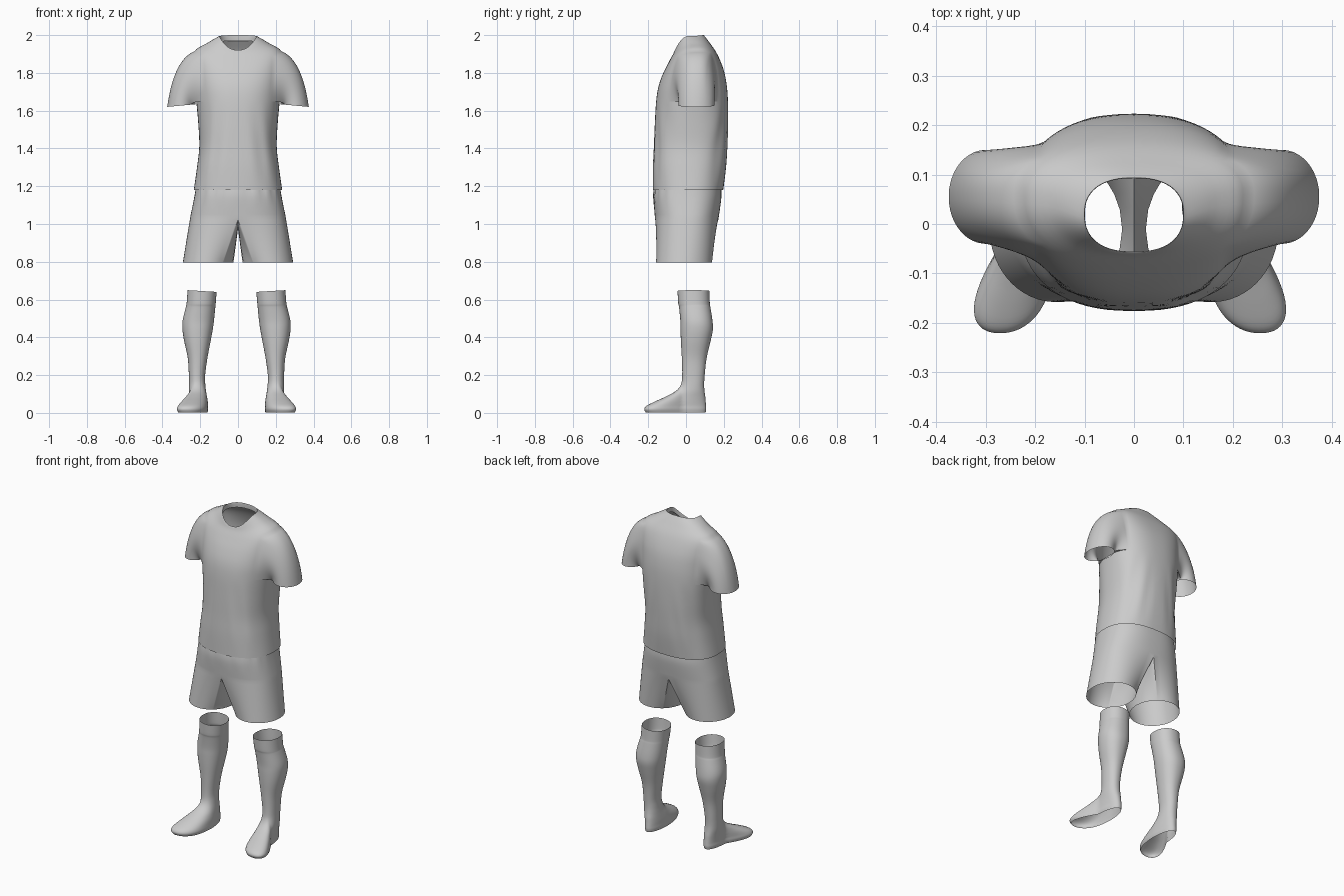
import bpy, bmesh, math
from mathutils import Vector

if "Cube" in bpy.data.objects:
    bpy.data.objects.remove(bpy.data.objects["Cube"])

N = 72  # columns around every loft


def spline(rows, sub):
    """Catmull-Rom interpolation of parameter rows."""
    out = []
    for i in range(len(rows) - 1):
        a, b, c, d = (rows[max(i - 1, 0)], rows[i], rows[i + 1],
                      rows[min(i + 2, len(rows) - 1)])
        for k in range(sub):
            t = k / sub
            out.append([0.5 * (2 * q + (r - p) * t + (2 * p - 5 * q + 4 * r - s) * t * t
                               + (3 * q - p - 3 * r + s) * t ** 3)
                        for p, q, r, s in zip(a, b, c, d)])
    return out + [list(rows[-1])]


def loft(bm, rows, sub, power, skip=lambda j, i: False):
    """Rows: half width, centre x, y front/side/back, z front/side/back."""
    spow = lambda v: math.copysign(abs(v) ** power, v)
    rings = []
    for a, cx, yf, ym, yb, zf, zs, zb in spline(rows, sub):
        ring = []
        for i in range(N):
            th = 2 * math.pi * i / N
            c, s = math.cos(th), math.sin(th)
            ye, ze = (yb, zb) if s > 0 else (yf, zf)
            ring.append(bm.verts.new((cx + a * spow(c), ym + (ye - ym) * abs(spow(s)),
                                      zs + (ze - zs) * s * s)))
        rings.append(ring)
    for j in range(len(rings) - 1):
        for i in range(N):
            if not skip(j, i):
                k = (i + 1) % N
                bm.faces.new((rings[j][i], rings[j][k], rings[j + 1][k], rings[j + 1][i]))
    return rings


def drape(bm, loop, hem, ctrl, steps):
    """Sweep a closed loop of vertices along curves to a hem."""
    start = [v.co.copy() for v in loop]
    prev = loop
    for k in range(1, steps + 1):
        t = k / steps
        cur = []
        for p in start:
            h = hem(p)
            cur.append(bm.verts.new(p * (1 - t) ** 2 + ctrl(p, h) * 2 * t * (1 - t) + h * t * t))
        for i in range(len(loop)):
            m = (i + 1) % len(loop)
            bm.faces.new((prev[i], prev[m], cur[m], cur[i]))
        prev = cur


def finish(bm, name):
    bmesh.ops.recalc_face_normals(bm, faces=bm.faces)
    me = bpy.data.meshes.new(name)
    bm.to_mesh(me)
    bm.free()
    ob = bpy.data.objects.new(name, me)
    bpy.context.collection.objects.link(ob)
    bpy.ops.object.select_all(action='DESELECT')
    ob.select_set(True)
    bpy.context.view_layer.objects.active = ob
    bpy.ops.object.shade_smooth_by_angle(angle=math.radians(50))


# Shirt: torso with open armholes, collar and draped sleeves
SUB, W = 5, 8
R0, R1 = 4 * SUB, 7 * SUB
shirt_rows = [
    (.234, 0, -.176, .02, .197, 1.18, 1.18, 1.18),
    (.217, 0, -.175, .02, .212, 1.30, 1.30, 1.30),
    (.205, 0, -.170, .03, .219, 1.41, 1.41, 1.41),
    (.210, 0, -.165, .04, .223, 1.53, 1.53, 1.53),
    (.221, 0, -.158, .05, .222, 1.65, 1.65, 1.65),
    (.230, 0, -.145, .05, .215, 1.73, 1.74, 1.74),
    (.236, 0, -.120, .055, .198, 1.80, 1.84, 1.82),
    (.230, 0, -.090, .06, .165, 1.86, 1.915, 1.90),
    (.165, 0, -.068, .05, .125, 1.90, 1.957, 1.96),
    (.108, 0, -.060, .025, .098, 1.918, 1.99, 1.995),
    (.100, 0, -.056, .02, .093, 1.918, 1.993, 1.998),
    (.100, 0, -.056, .02, .093, 1.89, 1.965, 1.97)]


def in_armhole(j, i):
    return R0 <= j < R1 and any((i - c + W) % N < 2 * W for c in (0, N // 2))


bm = bmesh.new()
rings = loft(bm, shirt_rows, SUB, 2 / 2.4, in_armhole)
for c, side in ((0, 1), (N // 2, -1)):
    loop = [rings[R0][(c + i) % N] for i in range(-W, W)]
    loop += [rings[j][(c + W) % N] for j in range(R0, R1)]
    loop += [rings[R1][(c + i) % N] for i in range(W, -W, -1)]
    loop += [rings[j][(c - W) % N] for j in range(R1, R0, -1)]

    def sleeve_hem(p):
        a = math.atan2(p.y - .05, p.z - 1.78)
        return Vector((side * (.3 + .075 * math.cos(a)), .055 + .095 * math.sin(a),
                       1.627 - .007 * math.cos(a)))

    def sleeve_ctrl(p, h):
        return Vector((h.x - side * .035 * max(0, (abs(h.x) - .225) / .15), h.y,
                       p.z * .85 + h.z * .15))

    drape(bm, loop, sleeve_hem, sleeve_ctrl, 16)
# soft folds falling along the flanks
for ring in rings[1:R0]:
    for v in ring:
        x, y, z = v.co
        fade = min(1, abs(x) / .15) * math.sin(math.pi * (z - 1.18) / .47)
        v.co.y += .004 * fade * math.sin(70 * abs(x) + 9 * z)
finish(bm, "shirt")

# Shorts: hips with a gathered waist, crotch seam and two legs
bm = bmesh.new()
rings = loft(bm, [(.222, 0, -.166, .01, .185, 1.20, 1.20, 1.20),
                  (.232, 0, -.172, .01, .187, 1.14, 1.14, 1.14),
                  (.252, 0, -.165, .01, .174, 1.04, 1.04, 1.04)], 6, 2 / 2.5)
for j, ring in enumerate(rings):
    for i, v in enumerate(ring):
        if v.co.y < 0:
            v.co.y += .005 * math.cos(i * math.pi / 2) * max(0, 1 - j / 9)
low, Q, M = rings[-1], N // 4, 16
front, back = low[3 * Q].co, low[Q].co
mid, half = (front.y + back.y) / 2, (back.y - front.y) / 2
seam = [bm.verts.new((0, mid + half * math.cos(math.pi * k / M),
                      1.04 - .065 * math.sin(math.pi * k / M) ** .8)) for k in range(1, M)]
for side in (1, -1):
    loop = [low[(3 * Q + side * i) % N] for i in range(2 * Q + 1)] + seam

    def leg_hem(p):
        a = math.atan2(p.y - .005, abs(p.x) - .12)
        return Vector((side * (.158 + .134 * math.cos(a)), -.01 + .148 * math.sin(a), .797))

    drape(bm, loop, leg_hem, lambda p, h: p * .5 + h * .5, 12)
finish(bm, "shorts")

# Socks: cuff, calf, ankle and foot with an open sole
sock_rows = [(a, cx, yf, (yf + yb) / 2, yb, z, z, z) for a, cx, yf, yb, z in (
    (.077, .182, -.045, .124, .645), (.077, .187, -.041, .126, .58),
    (.078, .190, -.037, .129, .56), (.083, .202, -.030, .140, .49),
    (.080, .206, -.029, .142, .44), (.070, .207, -.027, .130, .38),
    (.052, .206, -.022, .109, .29), (.043, .209, -.020, .099, .20),
    (.043, .208, -.027, .096, .15), (.045, .206, -.055, .098, .115),
    (.047, .203, -.110, .102, .085), (.049, .201, -.165, .104, .06),
    (.050, .200, -.208, .106, .038), (.051, .200, -.221, .107, .02),
    (.048, .200, -.214, .104, .003))]
for side, name in ((1, "left_sock"), (-1, "right_sock")):
    bm = bmesh.new()
    for ring in loft(bm, sock_rows, 4, 2 / 2.2):
        for v in ring:
            # widen and turn out the front of the foot
            d = max(0, -.02 - v.co.y)
            cx = .203
            if v.co.z < .16:
                v.co.x = cx + (v.co.x - cx) * (1 + 5 * d) + .33 * d
            if v.co.z > .6:
                v.co.z += (v.co.x - .18) * .06 * (v.co.z - .6) / .045
            v.co.x = side * v.co.x - .008
    finish(bm, name)
